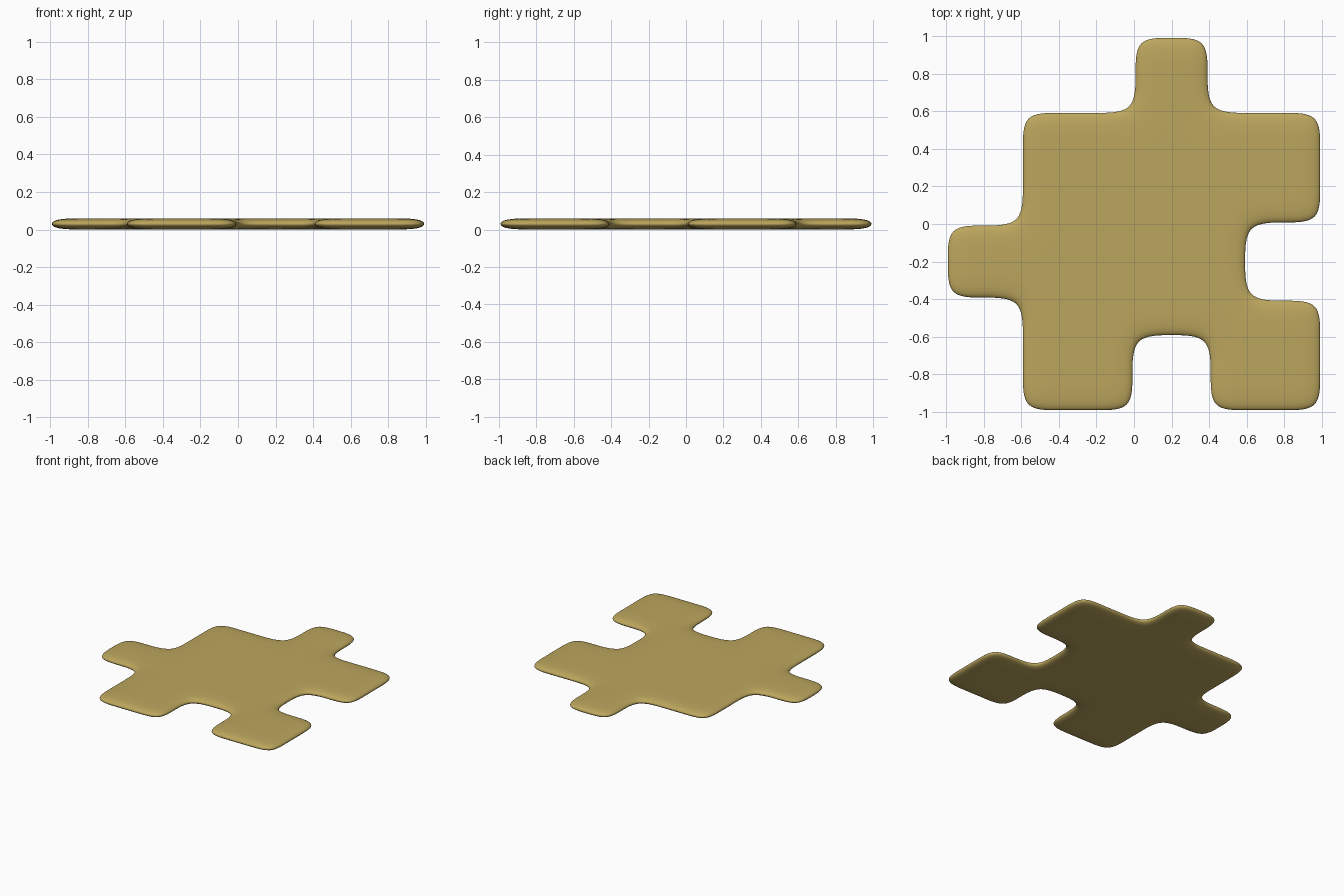
import bpy, bmesh

if "Cube" in bpy.data.objects:
    bpy.data.objects.remove(bpy.data.objects["Cube"])

STEP = 0.2        # cage cell size
THICK = 0.06

# Cage layout as rectangles (x0, y0, x1, y1) counted in cells
body = (-3, -5, 5, 3)
tabs = [(0, 3, 2, 5), (-5, -2, -3, 0)]
notches = [(0, -5, 2, -3), (3, -2, 5, 0)]


def cells(r):
    return {(x, y) for x in range(r[0], r[2]) for y in range(r[1], r[3])}


filled = cells(body)
for r in tabs:
    filled |= cells(r)
for r in notches:
    filled -= cells(r)

# Flat grid of cells, extruded to a thin slab
bm = bmesh.new()
verts = {}


def vert(i, j):
    if (i, j) not in verts:
        verts[(i, j)] = bm.verts.new((i * STEP, j * STEP, 0))
    return verts[(i, j)]


for i, j in sorted(filled):
    bm.faces.new([vert(i, j), vert(i + 1, j), vert(i + 1, j + 1), vert(i, j + 1)])
bottom = bm.faces[:]
top = bmesh.ops.extrude_face_region(bm, geom=bottom, use_keep_orig=True)["geom"]
for v in top:
    if isinstance(v, bmesh.types.BMVert):
        v.co.z = THICK
bmesh.ops.recalc_face_normals(bm, faces=bm.faces[:])
for f in bm.faces:
    f.smooth = True

mesh = bpy.data.meshes.new("puzzle_piece")
bm.to_mesh(mesh)
bm.free()
piece = bpy.data.objects.new("puzzle_piece", mesh)
bpy.context.collection.objects.link(piece)

# Subdivision rounds the corners and rim
sub = piece.modifiers.new("Rounding", "SUBSURF")
sub.levels = sub.render_levels = 3

mat = bpy.data.materials.new("tan")
mat.diffuse_color = (0.5, 0.38, 0.11, 1)
mat.use_nodes = True
mat.node_tree.nodes["Principled BSDF"].inputs["Base Color"].default_value = mat.diffuse_color
mesh.materials.append(mat)
